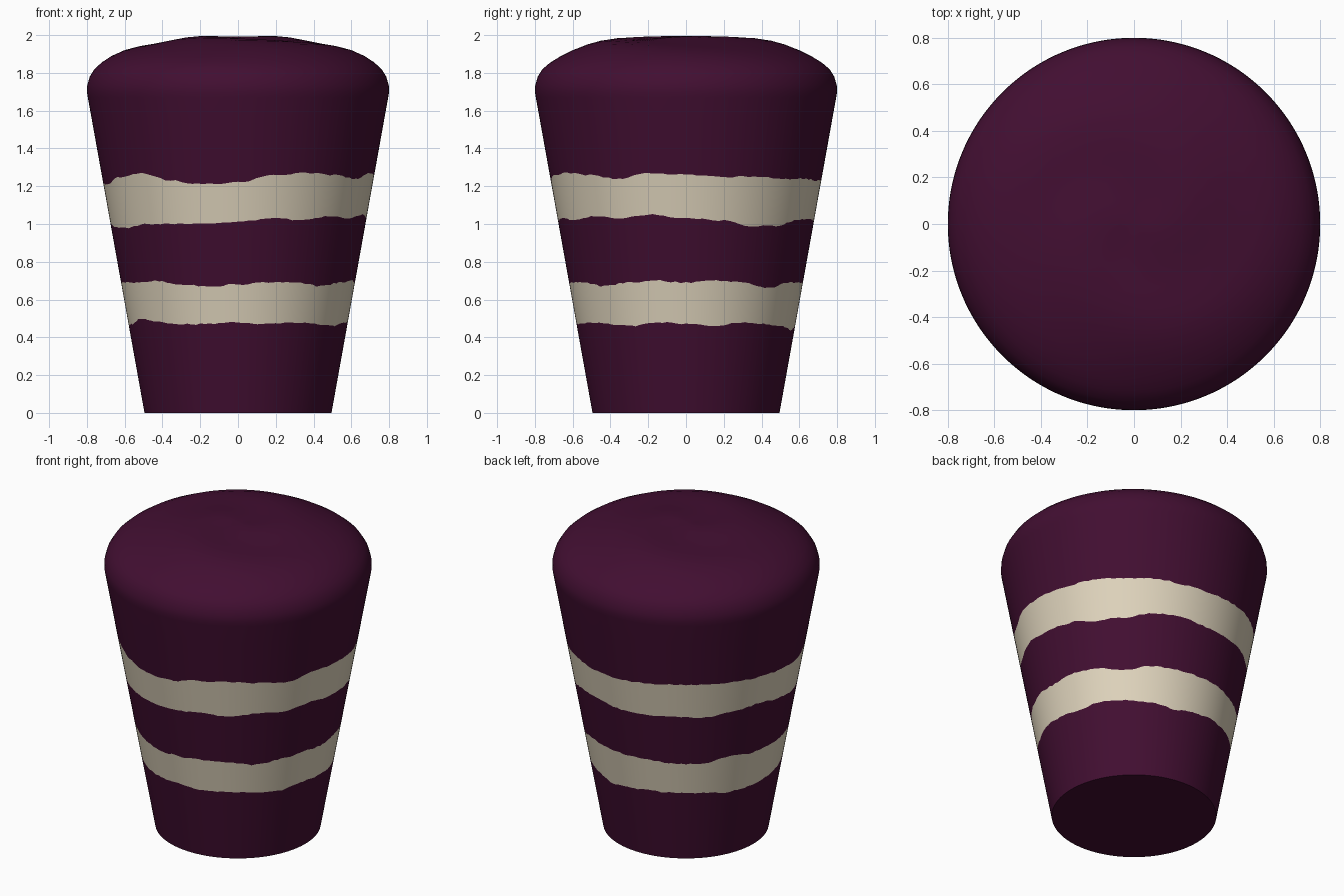
import bpy
import bmesh
import math
import random

if "Cube" in bpy.data.objects:
    bpy.data.objects.remove(bpy.data.objects["Cube"], do_unlink=True)

random.seed(4)
COLUMNS = 144
BASE_RADIUS, WALL_RADIUS, WALL_TOP = 0.495, 0.795, 1.67


def make_material(name, colour):
    material = bpy.data.materials.new(name)
    material.use_nodes = True
    material.diffuse_color = colour
    shader = material.node_tree.nodes["Principled BSDF"]
    shader.inputs["Base Color"].default_value = colour
    shader.inputs["Roughness"].default_value = 0.7
    return material


plum = make_material("dark plum", (0.054, 0.0045, 0.031, 1))
cream = make_material("cream", (0.73, 0.65, 0.50, 1))

# Wavy band edges: mean height and offsets in hundredths, spaced evenly round the wall
EDGES = [
    (0.46, [2, 1, 2, 1, 0, 2, 1, 0, 2, 1, 0, -2, 0, 1, 1, 1, -1, -1, 0, 1, 4, 2, 1, 1]),
    (0.68, [0, 1, 1, -1, 1, 2, 1, 2, 1, -2, 1, 1, 1, 1, 0, 0, 3, 1, 1, 1, 1, 2, 0, -1]),
    (1.00, [1, 3, 2, 4, 3, 5, 3, 2, -1, -1, 2, 3, 1, 1, 2, 1, 3, 4, 1, -2, -2, 0, 0, 0]),
    (1.20, [2, 6, 7, 6, 4, 7, 6, 5, 5, 4, 4, 3, 3, 4, 5, 5, 4, 3, 2, 1, 5, 7, 3, 1]),
]


def edge_height(edge, column):
    """Blend between neighbouring offsets, with a slightly ragged finish."""
    mean, offsets = edge
    position = column / COLUMNS * len(offsets)
    i = int(position)
    t = position - i
    t = t * t * (3 - 2 * t)
    offset = offsets[i] * (1 - t) + offsets[(i + 1) % len(offsets)] * t
    return mean + offset / 100 + random.uniform(-0.004, 0.004)


def wall_radius(z):
    return BASE_RADIUS + (WALL_RADIUS - BASE_RADIUS) * z / WALL_TOP


def swirl(radius, angle):
    """Low two-armed spiral ripple on the crown."""
    crest = math.radians(27 + 290 * (radius - 0.22))
    fade = math.sin(math.pi * min(radius / 0.76, 1))
    return 0.009 * fade * math.cos(2 * (angle - crest))


bm = bmesh.new()


def add_ring(point):
    ring = []
    for c in range(COLUMNS):
        turn = math.tau * c / COLUMNS
        radius, z = point(c, turn - math.pi / 2)
        ring.append(bm.verts.new((radius * math.sin(turn), -radius * math.cos(turn), z)))
    return ring


def flat_ring(z):
    return add_ring(lambda c, a: (wall_radius(z), z))


def wavy_ring(edge):
    def point(c, a):
        z = edge_height(edge, c)
        return wall_radius(z), z
    return add_ring(point)


# Tapered wall, with one ring along each band edge
rings = [flat_ring(0)]
rings += [wavy_ring(edge) for edge in EDGES]
rings += [flat_ring(z) for z in (1.4, 1.55, WALL_TOP)]

# Rounded shoulder and shallow crown
CROWN = [(0.8, 1.7), (0.798, 1.735), (0.785, 1.78), (0.76, 1.82), (0.72, 1.855),
         (0.67, 1.887), (0.6, 1.92), (0.52, 1.946), (0.45, 1.962), (0.37, 1.975),
         (0.29, 1.983), (0.21, 1.988), (0.13, 1.99), (0.06, 1.991)]
for radius, z in CROWN:
    rings.append(add_ring(lambda c, a: (radius, z + swirl(radius, a))))

for row, (low, high) in enumerate(zip(rings, rings[1:])):
    for c in range(COLUMNS):
        n = (c + 1) % COLUMNS
        face = bm.faces.new((low[c], low[n], high[n], high[c]))
        face.material_index = 1 if row in (1, 3) else 0

# Closed crown centre and flat base
centre = bm.verts.new((0, 0, 1.992))
for c in range(COLUMNS):
    bm.faces.new((rings[-1][c], rings[-1][(c + 1) % COLUMNS], centre))
bm.faces.new(list(reversed(rings[0])))

mesh = bpy.data.meshes.new("layered_tumbler")
bm.to_mesh(mesh)
bm.free()
mesh.materials.append(plum)
mesh.materials.append(cream)
tumbler = bpy.data.objects.new("layered_tumbler", mesh)
bpy.context.collection.objects.link(tumbler)

bpy.ops.object.select_all(action="DESELECT")
tumbler.select_set(True)
bpy.context.view_layer.objects.active = tumbler
bpy.ops.object.shade_smooth_by_angle(angle=math.radians(40))
